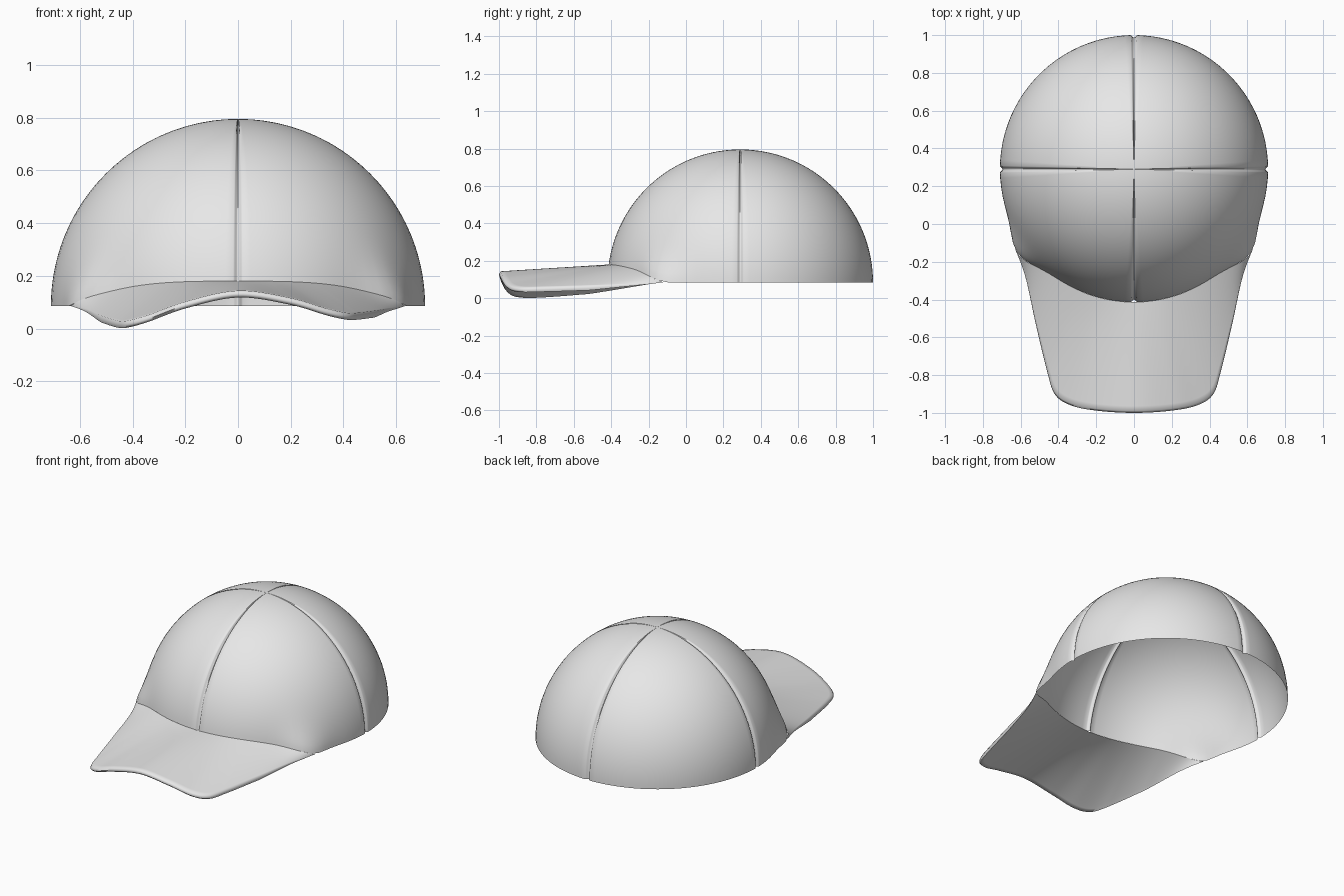
import bpy
from math import sin, cos, asin, radians, exp, pi
from mathutils import Vector

if "Cube" in bpy.data.objects:
    bpy.data.objects.remove(bpy.data.objects["Cube"], do_unlink=True)

R = 0.71            # crown radius
CY, RIM = 0.29, 0.085   # crown centre and rim height
SPAN = 57           # half angle of the crown that carries the brim

fabric = bpy.data.materials.new("light_grey_fabric")
fabric.use_nodes = True
grey = (0.8, 0.8, 0.8, 1)
fabric.diffuse_color = grey
fabric.node_tree.nodes["Principled BSDF"].inputs["Base Color"].default_value = grey


def make_grid(name, columns, angle):
    """Skin a list of equally long point columns into a smooth sheet."""
    n = len(columns[0])
    verts = [p for col in columns for p in col]
    faces = [(i * n + j, (i + 1) * n + j, (i + 1) * n + j + 1, i * n + j + 1)
             for i in range(len(columns) - 1) for j in range(n - 1)]
    mesh = bpy.data.meshes.new(name)
    mesh.from_pydata(verts, [], faces)
    mesh.materials.append(fabric)
    obj = bpy.data.objects.new(name, mesh)
    bpy.context.collection.objects.link(obj)
    bpy.ops.object.select_all(action='DESELECT')
    obj.select_set(True)
    bpy.context.view_layer.objects.active = obj
    bpy.ops.object.mode_set(mode='EDIT')
    bpy.ops.mesh.select_all(action='SELECT')
    bpy.ops.mesh.remove_doubles(threshold=0.0002)
    bpy.ops.object.mode_set(mode='OBJECT')
    bpy.ops.object.shade_smooth_by_angle(angle=radians(angle))
    return obj


def crown_point(deg, t, groove=0.0):
    """Point on the crown: deg from the front, t from the lower edge to the top."""
    lift = 0.095 * max(0, 1 - (abs(deg) / SPAN) ** 3)
    low = asin(lift / R)
    e = low + (pi / 2 - low) * t
    flare = 0.05 * exp(-((abs(deg) - 54) / 10) ** 2) * exp(-(t / 0.11) ** 1.5)
    r = R - groove * min(1, (1 - t) * 8)
    a = radians(deg)
    h = r * cos(e) + flare
    return Vector((h * sin(a), CY - h * cos(a), RIM + r * sin(e)))


# Crown: four panels meeting in narrow sunken seams
seam = {0: 0.014, 0.5: 0.011, 1.0: 0.003, 1.5: 0}
angles = {}
for k in range(-2, 3):
    for off, depth in seam.items():
        for s in (-1, 1):
            angles[k * 90 + s * off] = depth
    for i in range(1, 23):
        angles[k * 90 + i * 90 / 23] = 0
angles = sorted((a, d) for a, d in angles.items() if -180 <= a <= 180)
rows = 48
make_grid("crown", [[crown_point(a, j / rows, d) for j in range(rows + 1)]
                    for a, d in angles], 60)

# Brim outline, from the middle of the front edge round to the crown
half = [Vector(p) for p in ((0, -1, .143), (.2, -.988, .108), (.34, -.958, .062),
                            (.42, -.9, .042), (.46, -.78, .042), (.52, -.53, .055),
                            (.575, -.28, .073))]
half.append(crown_point(SPAN, 0))
mirror = [Vector((-p.x, p.y, p.z)) for p in half[:0:-1]]
outline = mirror + half


def spline(pts, steps):
    """Catmull-Rom curve through the points."""
    out = []
    for i in range(len(pts) - 1):
        p0, p1, p2, p3 = (pts[min(max(i + k, 0), len(pts) - 1)] for k in (-1, 0, 1, 2))
        for s in range(steps):
            t = s / steps
            out.append(0.5 * (2 * p1 + (p2 - p0) * t + (2 * p0 - 5 * p1 + 4 * p2 - p3) * t ** 2
                              + (3 * p1 - p0 - 3 * p2 + p3) * t ** 3))
    return out + [pts[-1]]


# Brim: ribs run from the crown over the top, round the edge and back below
edge = spline(outline, 10)
lengths = [0]
for a, b in zip(edge, edge[1:]):
    lengths.append(lengths[-1] + (b - a).length)
ribs = []
steps = 16
for p, length in zip(edge, lengths):
    u = 2 * length / lengths[-1] - 1
    inner = crown_point(SPAN * u, 0)
    p = p.copy()
    p.z += 0.035 * p.x * min(1, max(0, (-p.y - 0.2) / 0.6))   # slight twist
    thick = 0.026 * min(1, (1 - abs(u)) * 3)
    top = [inner.lerp(p, j / steps) for j in range(steps + 1)]
    under = [q - Vector((0, 0, thick * j / steps)) for j, q in enumerate(top)]
    # pull the upper and lower lips in a little so the edge is round
    pull = (inner - p).normalized() * min(thick * 0.4, (inner - p).length * 0.03)
    bulge = (top[-1] + under[-1]) / 2
    top[-1] = top[-1] + pull
    under[-1] = under[-1] + pull
    ribs.append(top + [bulge] + under[::-1])
make_grid("brim", [rib[::-1] for rib in ribs], 80)
